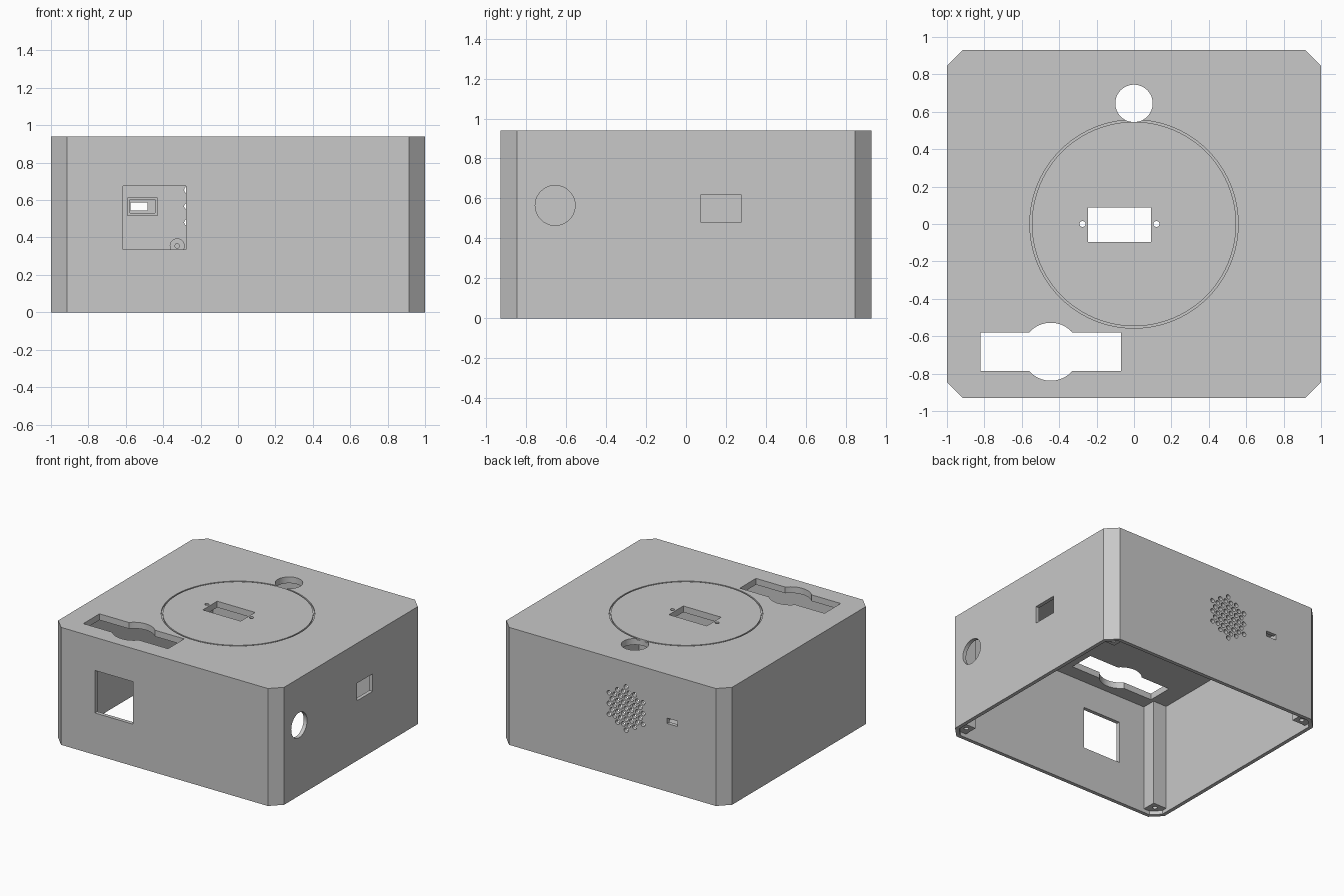
import bpy, bmesh, math
from mathutils import Matrix, Vector

if "Cube" in bpy.data.objects:
    bpy.data.objects.remove(bpy.data.objects["Cube"])

W, D, H = 1.0, 0.93, 0.94      # half width, half depth, height
T, TOP = 0.03, 0.89            # wall thickness, underside of top plate

grey = bpy.data.materials.new("plain_grey")
grey.diffuse_color = (0.58, 0.58, 0.58, 1)
grey.use_nodes = True
grey.node_tree.nodes["Principled BSDF"].inputs["Base Color"].default_value = grey.diffuse_color


def to_object(name, bm):
    bmesh.ops.recalc_face_normals(bm, faces=bm.faces[:])
    me = bpy.data.meshes.new(name)
    bm.to_mesh(me)
    bm.free()
    me.materials.append(grey)
    ob = bpy.data.objects.new(name, me)
    bpy.context.collection.objects.link(ob)
    return ob


def prism(name, pts, z0, z1):
    bm = bmesh.new()
    f = bm.faces.new([bm.verts.new((x, y, z0)) for x, y in pts])
    new = bmesh.ops.extrude_face_region(bm, geom=[f])["geom"]
    bmesh.ops.translate(bm, verts=[v for v in new if isinstance(v, bmesh.types.BMVert)],
                        vec=(0, 0, z1 - z0))
    return to_object(name, bm)


def box(name, x, y, z):
    return prism(name, [(x[0], y[0]), (x[1], y[0]), (x[1], y[1]), (x[0], y[1])], *z)


def rods(name, centres, r, length, axis="z", seg=32):
    """One mesh holding a cylinder at each centre."""
    rot = {"z": Matrix(), "x": Matrix.Rotation(math.pi / 2, 4, "Y"),
           "y": Matrix.Rotation(math.pi / 2, 4, "X")}[axis]
    bm = bmesh.new()
    for c in centres:
        bmesh.ops.create_cone(bm, cap_ends=True, segments=seg, radius1=r, radius2=r,
                              depth=length, matrix=Matrix.Translation(Vector(c)) @ rot)
    return to_object(name, bm)


def cut(target, *cutters):
    for c in cutters:
        m = target.modifiers.new("cut", "BOOLEAN")
        m.operation, m.solver, m.object = "DIFFERENCE", "EXACT", c
        bpy.context.view_layer.objects.active = target
        bpy.ops.object.modifier_apply(modifier=m.name)
        bpy.data.objects.remove(c)


def octagon(x, y, c):
    return [(-x + c, -y), (x - c, -y), (x, -y + c), (x, y - c),
            (x - c, y), (-x + c, y), (-x, y - c), (-x, -y + c)]


# Hollow case: chamfered block, cavity leaves square posts in the corners
case = prism("case", octagon(W, D, 0.085), 0, H)
a, b, p, q = W - T, D - T, 0.85, 0.79
cross = [(-p, -b), (p, -b), (p, -q), (a, -q), (a, q), (p, q),
         (p, b), (-p, b), (-p, q), (-a, q), (-a, -q), (-p, -q)]
cut(case, prism("cavity", cross, -0.1, TOP),
    prism("lid_recess", octagon(a, b, 0.067), -0.1, 0.03),
    rods("screw_holes", [(sx * 0.9, sy * 0.835, 0.1) for sx in (-1, 1) for sy in (-1, 1)],
         0.018, 0.3, seg=16))

# Top: ring groove, round hole, centre slot with screw holes, corner slot
ring = rods("ring", [(0, 0, H)], 0.557, 0.024, seg=96)
cut(ring, rods("ring_core", [(0, 0, H)], 0.546, 0.1, seg=96))
cut(case, ring,
    rods("button_hole", [(0, 0.645, H)], 0.1, 0.3, seg=48),
    box("centre_slot", (-0.245, 0.09), (-0.095, 0.087), (0.8, 1.0)),
    rods("slot_screws", [(-0.275, 0, H), (0.12, 0, H)], 0.016, 0.3, seg=16),
    box("corner_slot", (-0.82, -0.07), (-0.785, -0.58), (0.8, 1.0)),
    rods("corner_slot_round", [(-0.445, -0.683, H)], 0.155, 0.3, seg=64))

# Front window, right side openings, back socket hole
cut(case,
    box("window", (-0.615, -0.277), (-1.0, -0.85), (0.335, 0.675)),
    rods("side_hole", [(1, -0.655, 0.565)], 0.1, 0.2, "x", 48),
    box("side_slot", (0.9, 1.1), (0.075, 0.275), (0.48, 0.62)),
    box("socket_hole", (-0.575, -0.485), (0.85, 1.0), (0.545, 0.588)))

# Back grille: staggered rows of holes inside a circle
s = 0.05
holes = []
for j in range(-4, 5):
    for i in range(-4, 5):
        x, z = (i + (j % 2) / 2) * s, j * s * math.sqrt(3) / 2
        if math.hypot(x, z) < 0.176:
            holes.append((-0.12 + x, D, 0.567 + z))
cut(case, rods("grille", holes, 0.018, 0.2, "y", 16))

# Inside the back wall: socket frame and screw boss
frame = box("socket_frame", (-0.59, -0.43), (0.82, b + 0.005), (0.515, 0.615))
cut(frame, box("frame_core", (-0.578, -0.445), (0.7, 1.0), (0.53, 0.602)))
boss = rods("screw_boss", [(-0.325, 0.862, 0.355)], 0.04, 0.085, "y")
cut(boss, rods("boss_hole", [(-0.325, 0.82, 0.355)], 0.012, 0.1, "y", 16))

for ob in (case, frame, boss):
    bpy.ops.object.select_all(action="DESELECT")
    ob.select_set(True)
    bpy.context.view_layer.objects.active = ob
    bpy.ops.object.shade_smooth_by_angle(angle=math.radians(30))
